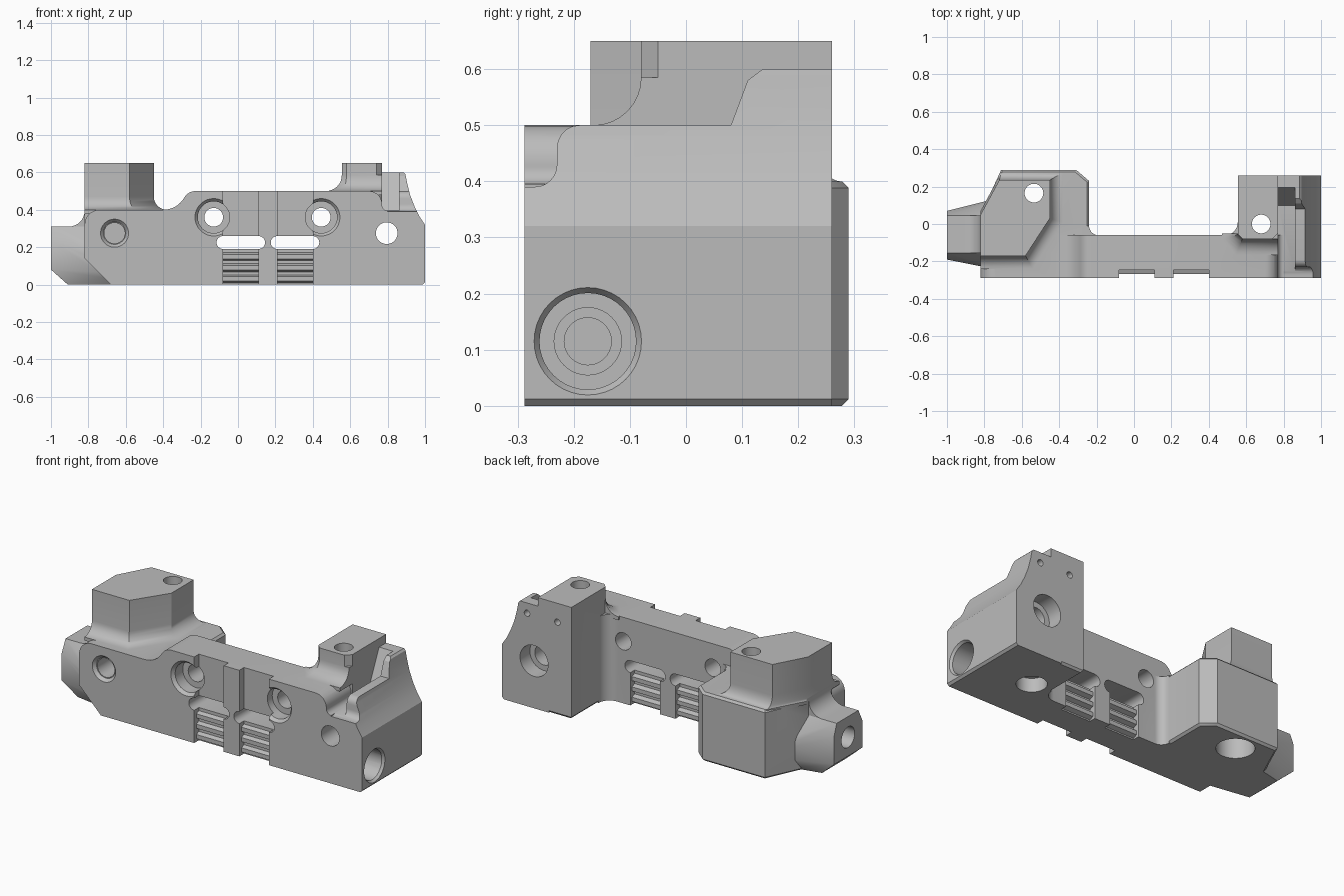
import bpy, bmesh, math
from mathutils import Vector

if "Cube" in bpy.data.objects:
    bpy.data.objects.remove(bpy.data.objects["Cube"], do_unlink=True)


# ---------- helpers ----------
def make_object(name, bm):
    bmesh.ops.recalc_face_normals(bm, faces=bm.faces)
    mesh = bpy.data.meshes.new(name)
    bm.to_mesh(mesh)
    bm.free()
    obj = bpy.data.objects.new(name, mesh)
    bpy.context.collection.objects.link(obj)
    return obj


def loft(name, rings):
    """Closed solid through rings that all have the same point count."""
    bm = bmesh.new()
    loops = [[bm.verts.new(point) for point in ring] for ring in rings]
    bm.faces.new(loops[0])
    bm.faces.new(loops[-1])
    count = len(loops[0])
    for lower, upper in zip(loops, loops[1:]):
        for i in range(count):
            j = (i + 1) % count
            bm.faces.new((lower[i], lower[j], upper[j], upper[i]))
    return make_object(name, bm)


def place(axis, a, b, along):
    return {"X": (along, a, b), "Y": (a, along, b), "Z": (a, b, along)}[axis]


def prism(name, axis, points, low, high):
    return loft(name, [[place(axis, a, b, along) for a, b in points] for along in (low, high)])


def arc(ca, cb, radius, start, end, steps=8):
    angles = [math.radians(start + (end - start) * i / steps) for i in range(steps + 1)]
    return [(ca + radius * math.cos(t), cb + radius * math.sin(t)) for t in angles]


def bore(axis, a, b, radius, low, high, end_radius=None):
    rings = []
    for r, along in ((radius, low), (end_radius or radius, high)):
        rings.append([place(axis, p, q, along) for p, q in arc(a, b, r, 0, 360, 40)[:-1]])
    return loft("bore_cutter", rings)


def offset(points, distances):
    """Move each edge of a counter-clockwise outline outward by its own distance."""
    lines = []
    for i, distance in enumerate(distances):
        p, q = Vector(points[i]), Vector(points[(i + 1) % len(points)])
        edge = (q - p).normalized()
        normal = Vector((edge.y, -edge.x))
        lines.append((normal, normal.dot(p) + distance))
    result = []
    for i, (n, c) in enumerate(lines):
        m, d = lines[i - 1]
        det = m.x * n.y - m.y * n.x
        result.append(((d * n.y - c * m.y) / det, (m.x * c - n.x * d) / det))
    return result


def flared(name, points, distances, base, radius, top=None):
    """Upright solid whose foot flares out in a concave fillet."""
    def ring(scale, z):
        return [(x, y, z) for x, y in offset(points, [d * scale for d in distances])]
    rings = [ring(1, base - .02)]
    for i in range(9):
        t = math.pi / 2 * i / 8
        rings.append(ring(1 - math.sin(t), base + radius * (1 - math.cos(t))))
    if top:
        rings.append(ring(0, top))
    return loft(name, rings)


def combine(target, tool, operation):
    modifier = target.modifiers.new("combine", "BOOLEAN")
    modifier.operation = operation
    modifier.solver = "EXACT"
    modifier.object = tool
    bpy.context.view_layer.objects.active = target
    bpy.ops.object.modifier_apply(modifier=modifier.name)
    bpy.data.objects.remove(tool, do_unlink=True)


def add(target, *tools):
    for tool in tools:
        combine(target, tool, "UNION")


def cut(target, *tools):
    for tool in tools:
        combine(target, tool, "DIFFERENCE")


FRONT = -.288

# ---------- front wall with its stepped, rounded top ----------
wall = [(-.68, 0), (.8, 0), (.8, .395)]
wall += arc(.8, .425, .03, 270, 180)
wall += arc(.7, .43, .07, 0, 90)
wall += arc(-.227, .43, .07, 90, 150)
wall += arc(-.4, .53, .13, 330, 270)[1:]
wall += arc(-.74, .32, .08, 90, 180) + [(-.82, .14)]
body = prism("mount_body", "Y", wall, FRONT, -.06)

# ---------- right end: curved flank, raised ridge and groove ----------
flank = [(.7, 0), (.988, 0), (1, .012), (1, .32), (.97, .365), (.945, .415),
         (.92, .48), (.905, .54), (.895, .59), (.885, .6), (.7, .6)]
right_end = prism("right_end", "Y", flank, FRONT, .26)
ridge = [(-.4, .39), (-.27, .39)] + arc(-.27, .43, .04, 290, 360, 5)
ridge += arc(-.19, .46, .04, 180, 90, 5)
ridge += [(.08, .5), (.11, .58), (.13, .595), (.15, .61), (-.4, .61)]
groove = [(-.4, .395), (.1, .395), (.2, .61), (-.4, .61)]
cut(right_end,
    prism("ridge_cutter", "X", ridge, .6, 1.1),
    prism("groove_cutter", "X", groove, .6, .86))

# ---------- right post ----------
post = [(.555, -.055), (.58, -.08), (.74, -.08), (.77, -.05), (.77, .26), (.555, .26)]
foot = offset(post, [-.01, -.01, 0, 0, -.01, -.01])
right_post = loft("right_post", [[(x, y, z) for x, y in outline] for outline, z in
                                 ((foot, 0), (post, .012), (post, .65))])
skirt = [(.555, -.055), (.58, -.08), (.77, -.08), (.77, -.05), (.555, -.05)]
post_skirt = flared("post_skirt", skirt, [.085, .085, 0, 0, .085], .5, .085)

# ---------- left block and its tower ----------
block = [(-.82, -.17), (-.24, -.17), (-.24, .23), (-.31, .29), (-.71, .29), (-.82, .05)]
inset = offset(block, [-.012] * len(block))
left_block = loft("left_block", [[(x, y, z) for x, y in outline] for outline, z in
                                 ((inset, 0), (block, .012), (block, .388), (inset, .4))])
tower = [(-.82, -.17), (-.58, -.17), (-.45, .03), (-.45, .235), (-.72, .235), (-.82, .05)]
left_tower = flared("left_tower", tower, [.07, .07, .07, .04, .01, 0], .4, .07, .65)

# ---------- tapered lug on the left end ----------
bm = bmesh.new()
for x, section in (
        (-1, [(-.155, .31), (.045, .31), (.07, .24), (.07, .08), (-.19, .08), (-.19, .24)]),
        (-.91, [(-.17, 0), (.05, 0)]),
        (-.6, [(-.155, .31), (.045, .31), (.17, .12), (.17, .06), (.12, 0),
               (-.22, 0), (-.27, .06), (-.27, .12)])):
    for y, z in section:
        bm.verts.new((x, y, z))
hull = bmesh.ops.convex_hull(bm, input=bm.verts)
inner = [v for v in hull["geom_interior"] if isinstance(v, bmesh.types.BMVert)]
bmesh.ops.delete(bm, geom=inner, context="VERTS")
lug = make_object("lug", bm)
lug_fillet = prism("lug_fillet", "Y", arc(-.905, .395, .085, 270, 360)
                   + [(-.78, .395), (-.78, .29), (-.905, .29)], -.155, .045)

# ---------- upright fillets where the wall meets the blocks ----------
left_fillet = prism("left_fillet", "Z", arc(-.19, -.01, .05, 270, 180)
                    + [(-.26, -.01), (-.26, -.08), (-.19, -.08)], 0, .4)
right_fillet = prism("right_fillet", "Z", arc(.485, .01, .07, 0, -90)
                     + [(.485, -.08), (.58, -.08), (.58, .01)], 0, .5)

add(body, right_end, right_post, post_skirt, left_block, left_tower,
    lug, lug_fillet, left_fillet, right_fillet)

# ---------- bolt holes through the wall ----------
for x in (-.13, .445):
    cut(body, bore("Y", x, .36, .05, -.4, .02),
        bore("Y", x, .36, .085, -.4, -.2),
        bore("Y", x, .36, .11, -.3, -.27, .085))
cut(body,
    # blind front hole
    bore("Y", -.66, .275, .085, -.3, -.27, .06), bore("Y", -.66, .275, .055, -.4, -.12),
    # hole through the right block, widened at the back
    bore("Y", .795, .275, .058, -.4, .4), bore("Y", .795, .275, .09, .17, .4),
    # stepped bore in the right end
    bore("X", -.175, .115, .085, .985, 1.02, .11), bore("X", -.175, .115, .086, .82, 1.1),
    bore("X", -.175, .115, .06, .75, 1.1), bore("X", -.175, .115, .042, .62, 1.1),
    # bore in the lug
    bore("X", -.06, .19, .06, -1.1, -.78),
    # upright holes, widened underneath
    bore("Z", .68, 0, .05, -.1, .8), bore("Z", .68, 0, .08, -.1, .08),
    bore("Z", -.535, .165, .05, -.1, .8), bore("Z", -.535, .165, .1, -.1, .12))
# pin holes in the back
for x in (.645, .84):
    cut(body, bore("Y", x, .54, .018, .2, .4))

# ---------- slots, recesses and grip bars ----------
for left in (-.08, .21):
    right = left + .19
    slot = arc(right, .225, .035, -90, 90) + arc(left, .225, .035, 90, 270)
    front = [(left, -.1), (right, -.1), (right, .6), (left, .6)]
    back = [(left, -.1), (right, -.1), (right, .22), (left, .22)]
    cut(body,
        prism("slot_cutter", "Y", slot, -.4, .02),
        prism("front_recess_cutter", "Y", front, -.4, -.245),
        prism("back_recess_cutter", "Y", back, -.1, .02))
    for z in (.03, .09, .15):
        bar = [(-.268, z - .012), (-.24, z - .024), (-.105, z - .024), (-.075, z - .012),
               (-.075, z + .012), (-.105, z + .024), (-.24, z + .024), (-.268, z + .012)]
        add(body, prism("grip_bar", "X", bar, left - .01, right + .01))

# ---------- finish ----------
grey = bpy.data.materials.new("plain_grey")
grey.use_nodes = True
colour = (.5, .5, .5, 1)
grey.diffuse_color = colour
grey.node_tree.nodes["Principled BSDF"].inputs["Base Color"].default_value = colour
body.data.materials.clear()
body.data.materials.append(grey)
bpy.ops.object.select_all(action="DESELECT")
body.select_set(True)
bpy.context.view_layer.objects.active = body
bpy.ops.object.shade_smooth_by_angle(angle=math.radians(30))
